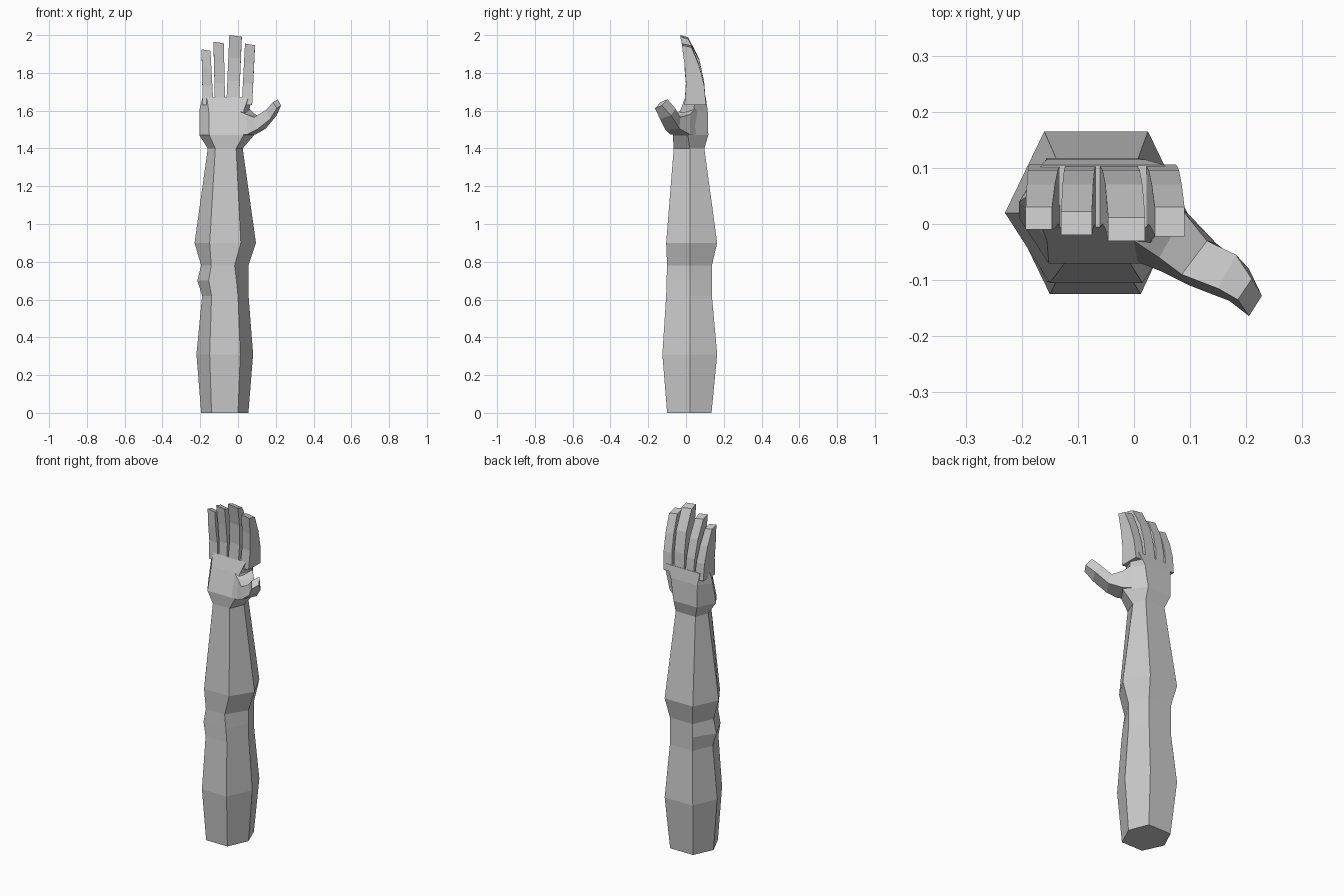
import bpy, bmesh

skin = bpy.data.materials.new("plain grey")
skin.diffuse_color = (0.6, 0.6, 0.6, 1)


def loft(name, rings):
    """Skin a closed solid through rings with equal point counts."""
    bm = bmesh.new()
    loops = [[bm.verts.new(p) for p in ring] for ring in rings]
    n = len(loops[0])
    for a, b in zip(loops, loops[1:]):
        for i in range(n):
            j = (i + 1) % n
            bm.faces.new((a[i], a[j], b[j], b[i]))
    bm.faces.new(loops[0][::-1])
    bm.faces.new(loops[-1])
    bmesh.ops.recalc_face_normals(bm, faces=bm.faces)
    mesh = bpy.data.meshes.new(name)
    bm.to_mesh(mesh)
    bm.free()
    mesh.materials.append(skin)
    obj = bpy.data.objects.new(name, mesh)
    bpy.context.collection.objects.link(obj)
    return obj


def hexagon(z, left, right, mid, fl, fr, fy, bl, br, by):
    return [(left, mid, z), (fl, fy, z), (fr, fy, z),
            (right, mid, z), (br, by, z), (bl, by, z)]


# Arm, elbow, wrist and palm: six-sided rings from bottom to top
arm_rings = [
    (0.00, -.195, .055, .02, -.14, .00, -.10, -.14, .01, .135),
    (0.31, -.220, .080, .02, -.15, .012, -.125, -.16, .025, .165),
    (0.62, -.190, .056, .02, -.14, .00, -.105, -.14, .01, .137),
    (0.70, -.215, .055, .02, -.155, -.008, -.103, -.14, .01, .137),
    (0.78, -.195, .055, .02, -.142, -.018, -.10, -.14, .01, .137),
    (0.90, -.230, .095, .02, -.15, .015, -.105, -.16, .025, .165),
    (1.40, -.160, .025, .02, -.12, -.01, -.065, -.13, .00, .097),
    (1.47, -.205, .085, .01, -.152, .03, -.07, -.155, .00, .118),
    (1.60, -.205, .060, .04, -.155, .03, -.03, -.155, .02, .115),
    (1.67, -.188, .072, .05, -.165, .055, -.005, -.165, .055, .105),
]
loft("arm_and_palm", [hexagon(*r) for r in arm_rings])

# Fingers: tapering boxes that curl forward (base x, tip x, tip height, tip y)
fingers = {
    "little_finger": (-.187, -.130, -.193, -.146, 1.925, -.010, .030),
    "ring_finger": (-.122, -.068, -.130, -.075, 1.965, -.020, .022),
    "middle_finger": (-.062, .005, -.046, .020, 2.000, -.030, .012),
    "index_finger": (.020, .075, .037, .090, 1.955, -.022, .030),
}
for name, (b0, b1, t0, t1, top, fy, by) in fingers.items():
    rings = []
    for t, front, back in ((0, -.008, .106), (.35, .0, .096),
                           (.68, -.008, .070), (1, fy, by)):
        x0, x1 = b0 + (t0 - b0) * t, b1 + (t1 - b1) * t
        z = 1.63 + (top - 1.63) * t
        drop = .012 * t  # slanted fingertip
        rings.append([(x0, front, z), (x1, front, z - drop * .7),
                      (x1, back, z - drop * 1.7), (x0, back, z - drop)])
    loft(name, rings)

# Thumb: low back, low front, high front, high back for each section
loft("thumb", [
    [(.03, .07, 1.475), (.00, -.065, 1.475), (.00, -.03, 1.60), (.04, .07, 1.63)],
    [(.095, .02, 1.475), (.05, -.085, 1.475), (.045, -.06, 1.58), (.09, .02, 1.58)],
    [(.147, -.035, 1.505), (.10, -.11, 1.50), (.085, -.09, 1.565), (.13, -.03, 1.565)],
    [(.205, -.080, 1.575), (.170, -.137, 1.555), (.150, -.115, 1.605), (.182, -.055, 1.61)],
    [(.228, -.128, 1.628), (.205, -.164, 1.612), (.185, -.135, 1.645), (.210, -.098, 1.66)],
])
